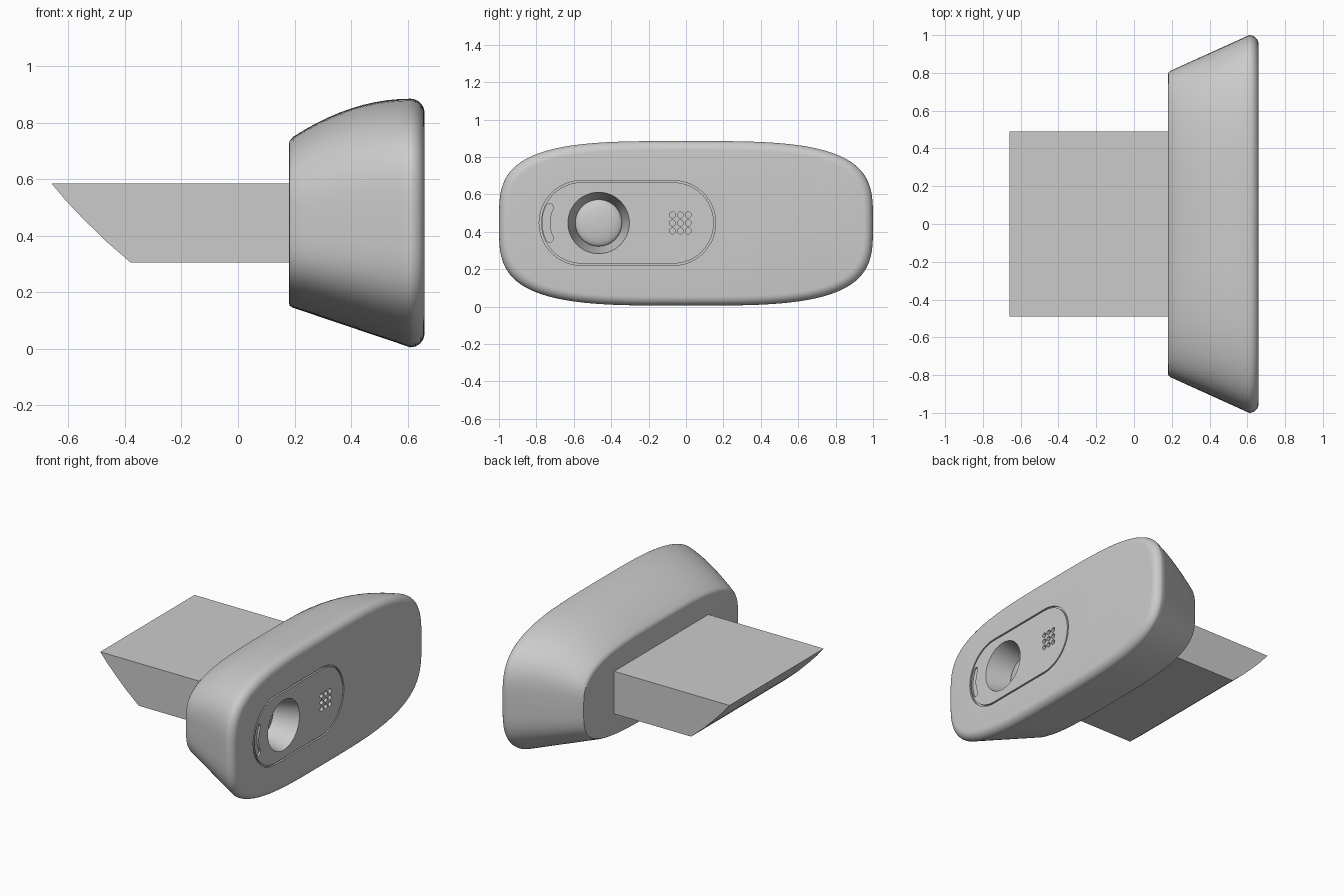
import bpy, bmesh, math
from math import sin, cos, pi

if "Cube" in bpy.data.objects:
    bpy.data.objects.remove(bpy.data.objects["Cube"], do_unlink=True)

grey = bpy.data.materials.new("light_grey")
grey.use_nodes = True
colour = (0.6, 0.6, 0.6, 1)
grey.diffuse_color = colour
grey.node_tree.nodes["Principled BSDF"].inputs["Base Color"].default_value = colour

FACE_X, MID_Z = 0.66, 0.447


def loft(name, rings, smooth=None, closed=False):
    """Skin a list of equal-length point rings; cap the ends unless closed."""
    bm = bmesh.new()
    loops = [[bm.verts.new(p) for p in ring] for ring in rings]
    n = len(loops[0])
    pairs = list(zip(loops, loops[1:]))
    if closed:
        pairs.append((loops[-1], loops[0]))
    for a, b in pairs:
        for i in range(n):
            j = (i + 1) % n
            bm.faces.new((a[i], a[j], b[j], b[i]))
    if not closed:
        bm.faces.new(loops[0])
        bm.faces.new(loops[-1])
    bmesh.ops.recalc_face_normals(bm, faces=bm.faces)
    mesh = bpy.data.meshes.new(name)
    bm.to_mesh(mesh)
    bm.free()
    mesh.materials.append(grey)
    obj = bpy.data.objects.new(name, mesh)
    bpy.context.collection.objects.link(obj)
    if smooth:
        shade(obj, smooth)
    return obj


def shade(obj, angle):
    bpy.ops.object.select_all(action='DESELECT')
    obj.select_set(True)
    bpy.context.view_layer.objects.active = obj
    bpy.ops.object.shade_smooth_by_angle(angle=math.radians(angle))


def oval(x, half_y, top, bottom, power=3.5, n=128):
    """Superellipse ring with separate upper and lower heights."""
    ring = []
    for i in range(n):
        c, s = cos(2 * pi * i / n), sin(2 * pi * i / n)
        y = math.copysign(abs(c) ** (2 / power), c) * half_y
        z = math.copysign(abs(s) ** (2 / power), s) * (top - MID_Z if s > 0 else MID_Z - bottom)
        ring.append((x, y, MID_Z + z))
    return ring


def circle(x, r, y, z=MID_Z, n=48):
    return [(x, y + r * cos(2 * pi * i / n), z + r * sin(2 * pi * i / n)) for i in range(n)]


def stadium(x, r, y0=-0.558, y1=-0.068, n=24):
    right = [-pi / 2 + pi * i / n for i in range(n + 1)]
    return [(x, y1 + r * cos(a), MID_Z + r * sin(a)) for a in right] + \
           [(x, y0 - r * cos(a), MID_Z - r * sin(a)) for a in right]


def crescent(x, y=-0.56, r=0.188, half=0.02, n=16):
    angles = [pi - 0.46 + 0.92 * i / n for i in range(n + 1)]
    cap = [pi * i / 8 for i in range(1, 8)]
    ring = [(r + half, a) for a in angles]
    ring += [(r + half * cos(c), angles[-1] + half * sin(c) / r) for c in cap]
    ring += [(r - half, a) for a in reversed(angles)]
    ring += [(r - half * cos(c), angles[0] - half * sin(c) / r) for c in cap]
    return [(x, y + d * cos(a), MID_Z + d * sin(a)) for d, a in ring]


# Flared body: small rear rim, bulging top, rounded front rim
sections = [(0.18, 0.79, 0.725, 0.165), (0.183, 0.803, 0.737, 0.152), (0.195, 0.812, 0.75, 0.145)]
for i in range(1, 11):
    t = i / 10
    sections.append((0.195 + 0.415 * t, 0.812 + 0.188 * t,
                     0.75 + 0.135 * (1 - (1 - t) ** 2), 0.145 - 0.14 * t))
for i in range(1, 9):
    a = pi / 2 * i / 8
    inset = 0.05 * (1 - cos(a))
    sections.append((0.61 + 0.05 * sin(a), 1 - inset, 0.885 - inset, 0.005 + inset))
body = loft("body", [oval(*s) for s in sections])

# Recesses in the front face: panel groove, lens funnel, light slot, grille holes
out = FACE_X + 0.02
groove = loft("groove_cutter", [stadium(out, 0.227), stadium(FACE_X - 0.012, 0.227),
                                stadium(FACE_X - 0.012, 0.217), stadium(out, 0.217)], closed=True)
LENS_Y, DEPTH = -0.467, 0.17
funnel = loft("funnel_cutter", [circle(out, 0.169, LENS_Y), circle(FACE_X - DEPTH, 0.125, LENS_Y)])
slot = loft("slot_cutter", [crescent(out), crescent(FACE_X - 0.012)])
cutters = [groove, funnel, slot]
for row in (-1, 0, 1):
    for col in (-1, 0, 1):
        y, z = -0.03 + 0.042 * col, MID_Z + 0.043 * row
        cutters.append(loft("grille_cutter", [circle(out, 0.016, y, z, 20),
                                              circle(FACE_X - 0.02, 0.016, y, z, 20)]))
bpy.context.view_layer.objects.active = body
for cutter in cutters:
    mod = body.modifiers.new("cut", 'BOOLEAN')
    mod.operation, mod.solver, mod.object = 'DIFFERENCE', 'EXACT', cutter
    bpy.ops.object.modifier_apply(modifier=mod.name)
for cutter in cutters:
    bpy.data.objects.remove(cutter, do_unlink=True)
shade(body, 35)

# Shallow domed lens with a small pupil at the bottom of the funnel
floor = FACE_X - DEPTH
dome = [circle(floor - 0.01, 0.126, LENS_Y)]
dome += [circle(floor + 0.03 * sin(a), 0.125 * cos(a), LENS_Y)
         for a in [pi / 2 * i / 8 for i in range(8)]]
loft("lens", dome, 40)
loft("lens_pupil", [circle(floor, 0.024, LENS_Y), circle(floor + 0.035, 0.024, LENS_Y)], 40)

# Mounting arm with a slanted, slightly bowed end
profile = [(0.25, 0.305), (0.25, 0.585), (-0.66, 0.585), (-0.61, 0.525),
           (-0.55, 0.462), (-0.47, 0.383), (-0.38, 0.305)]
loft("mounting_arm", [[(x, y, z) for x, z in profile] for y in (-0.49, 0.49)], 30)
